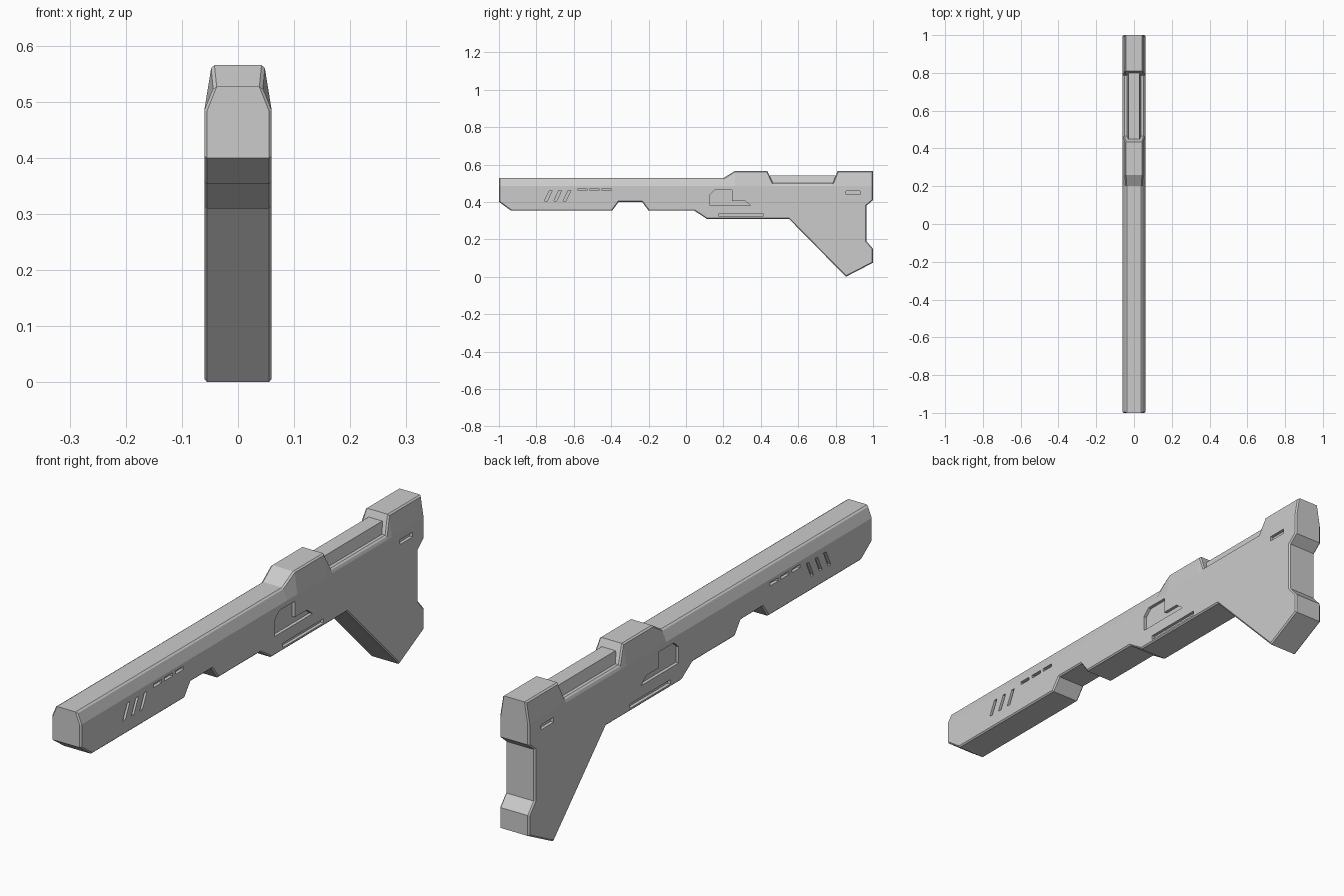
import bpy
import bmesh
from mathutils import Vector

cube = bpy.data.objects.get("Cube")
if cube:
    bpy.data.objects.remove(cube, do_unlink=True)

HALF = 0.06        # half thickness of the body
SHOULDER = 0.485   # height where the sides start to lean in

grey = bpy.data.materials.new("plain_grey")
grey.use_nodes = True
grey.diffuse_color = (0.6, 0.6, 0.6, 1)
grey.node_tree.nodes["Principled BSDF"].inputs["Base Color"].default_value = grey.diffuse_color


def prism(bm, outline, x0, x1):
    """Extrude a (y, z) outline from x0 to x1."""
    face = bm.faces.new([bm.verts.new((x0, y, z)) for y, z in outline])
    ext = bmesh.ops.extrude_face_region(bm, geom=[face])
    moved = [v for v in ext["geom"] if isinstance(v, bmesh.types.BMVert)]
    bmesh.ops.translate(bm, verts=moved, vec=(x1 - x0, 0, 0))


def finish(bm, name):
    bmesh.ops.recalc_face_normals(bm, faces=bm.faces[:])
    mesh = bpy.data.meshes.new(name)
    bm.to_mesh(mesh)
    bm.free()
    mesh.materials.append(grey)
    obj = bpy.data.objects.new(name, mesh)
    bpy.context.collection.objects.link(obj)
    return obj


def soften(bm, width):
    """Chamfer the sharp edges that do not run across the thickness."""
    bmesh.ops.recalc_face_normals(bm, faces=bm.faces[:])
    edges = [e for e in bm.edges
             if len(e.link_faces) == 2 and e.calc_face_angle() > 0.6
             and abs((e.verts[0].co - e.verts[1].co).normalized().x) < 0.9]
    bmesh.ops.bevel(bm, geom=edges, offset=width, segments=1,
                    affect='EDGES', clamp_overlap=True)


# Body: side silhouette, with the upper part narrowed
top = [(1, 0.565), (0.81, 0.565), (0.785, 0.5), (0.465, 0.5),
       (0.435, 0.565), (0.26, 0.565), (0.2, 0.527), (-1, 0.527)]
under = [(-1, 0.4), (-0.935, 0.353), (-0.395, 0.353), (-0.36, 0.4),
         (-0.235, 0.4), (-0.2, 0.353), (0.045, 0.353), (0.11, 0.31),
         (0.55, 0.31), (0.855, 0), (1, 0.075), (1, 0.15),
         (0.965, 0.19), (0.965, 0.38), (1, 0.41)]
bm = bmesh.new()
prism(bm, top + under, -HALF, HALF)
bmesh.ops.bisect_plane(bm, geom=bm.verts[:] + bm.edges[:] + bm.faces[:], dist=1e-5,
                       plane_co=(0, 0, SHOULDER), plane_no=(0, 0, 1))
for y, z in top[1:-1]:
    faces = [f for f in bm.faces if f.calc_center_median().z > SHOULDER]
    geom = set(faces)
    for f in faces:
        geom.update(f.edges)
        geom.update(f.verts)
    bmesh.ops.bisect_plane(bm, geom=list(geom), dist=1e-5,
                           plane_co=(0, y, 0), plane_no=(0, 1, 0))
for v in bm.verts:
    if v.co.z > SHOULDER + 0.001:
        width = 0.047 if v.co.z > 0.55 else 0.043 if v.co.z > 0.51 else 0.055
        v.co.x = width if v.co.x > 0 else -width
soften(bm, 0.005)
body = finish(bm, "body")

# Sunken details, the same on both sides
details = [[(0.128, 0.38), (0.128, 0.439), (0.155, 0.465), (0.246, 0.465),
            (0.246, 0.406), (0.315, 0.406), (0.348, 0.38)]]


def slot(y0, y1, z0, z1, lean=0):
    details.append([(y0, z0), (y1, z0), (y1 + lean, z1), (y0 + lean, z1)])


slot(0.176, 0.412, 0.321, 0.337)
slot(0.856, 0.93, 0.44, 0.458)
for i in range(3):
    slot(-0.757 + 0.05 * i, -0.742 + 0.05 * i, 0.405, 0.462, 0.027)
    slot(-0.578 + 0.064 * i, -0.53 + 0.064 * i, 0.461, 0.473)

bm = bmesh.new()
for outline in details:
    for side in (-1, 1):
        prism(bm, outline, side * (HALF - 0.012), side * (HALF + 0.03))
cutter = finish(bm, "detail_cutter")
cutter.hide_render = True
cut = body.modifiers.new("details", 'BOOLEAN')
cut.operation = 'DIFFERENCE'
cut.solver = 'EXACT'
cut.object = cutter
bpy.context.view_layer.objects.active = body
body.select_set(True)
bpy.ops.object.modifier_apply(modifier=cut.name)
bpy.data.objects.remove(cutter, do_unlink=True)

# Narrow rail lying in the top notch
bm = bmesh.new()
prism(bm, [(0.45, 0.49), (0.8, 0.49), (0.8, 0.54), (0.45, 0.54)], -0.04, 0.04)
for v in bm.verts:
    if v.co.z > 0.52:
        v.co.x *= 0.7
finish(bm, "top_rail")
